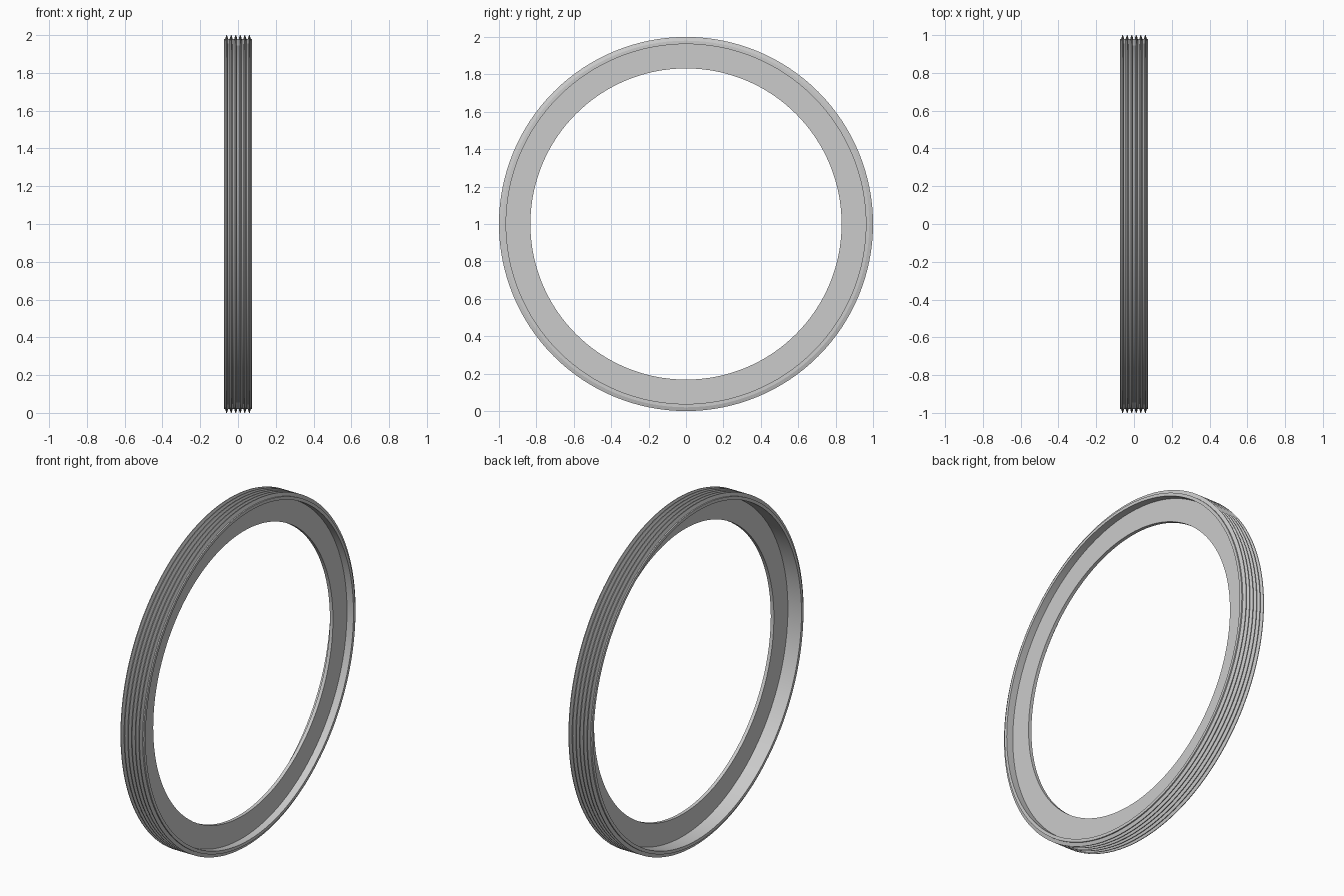
import bpy, bmesh, math
from mathutils import Matrix

cube = bpy.data.objects.get("Cube")
if cube:
    bpy.data.objects.remove(cube)

grey = bpy.data.materials.new("plain grey")
grey.use_nodes = True
colour = (0.6, 0.6, 0.6, 1)
grey.diffuse_color = colour
grey.node_tree.nodes["Principled BSDF"].inputs["Base Color"].default_value = colour

HALF_WIDTH, RIM, CREST, INNER, BORE = 0.075, 0.98, 1.0, 0.962, 0.832
FLANGE = (0.013, 0.033)
SEGMENTS = 128


def revolve(name, profile):
    """Spin a closed (x, radius) profile around the ring axis."""
    bm = bmesh.new()
    verts = [bm.verts.new((x, 0, r)) for x, r in profile]
    edges = [bm.edges.new((a, b)) for a, b in zip(verts, verts[1:] + verts[:1])]
    bmesh.ops.spin(bm, geom=verts + edges, cent=(0, 0, 0), axis=(1, 0, 0),
                   angle=math.tau, steps=SEGMENTS)
    bmesh.ops.remove_doubles(bm, verts=bm.verts, dist=0.0001)
    bmesh.ops.recalc_face_normals(bm, faces=bm.faces)
    bmesh.ops.transform(bm, matrix=Matrix.Translation((0, 0, 1)), verts=bm.verts)
    mesh = bpy.data.meshes.new(name)
    bm.to_mesh(mesh)
    bm.free()
    mesh.materials.append(grey)
    obj = bpy.data.objects.new(name, mesh)
    bpy.context.collection.objects.link(obj)
    bpy.context.view_layer.objects.active = obj
    obj.select_set(True)
    bpy.ops.object.shade_smooth_by_angle(angle=math.radians(25))
    obj.select_set(False)


# Outer band with six narrow raised ridges, and the thin inner flange
outline = [(-HALF_WIDTH, RIM)]
for i in range(6):
    x = (i - 2.5) * 0.024
    outline += [(x - 0.008, RIM), (x - 0.002, CREST), (x + 0.002, CREST), (x + 0.008, RIM)]
outline += [(HALF_WIDTH, RIM), (HALF_WIDTH, INNER),
            (FLANGE[1], INNER), (FLANGE[1], BORE),
            (FLANGE[0], BORE), (FLANGE[0], INNER), (-HALF_WIDTH, INNER)]
revolve("flanged_ring", outline)
